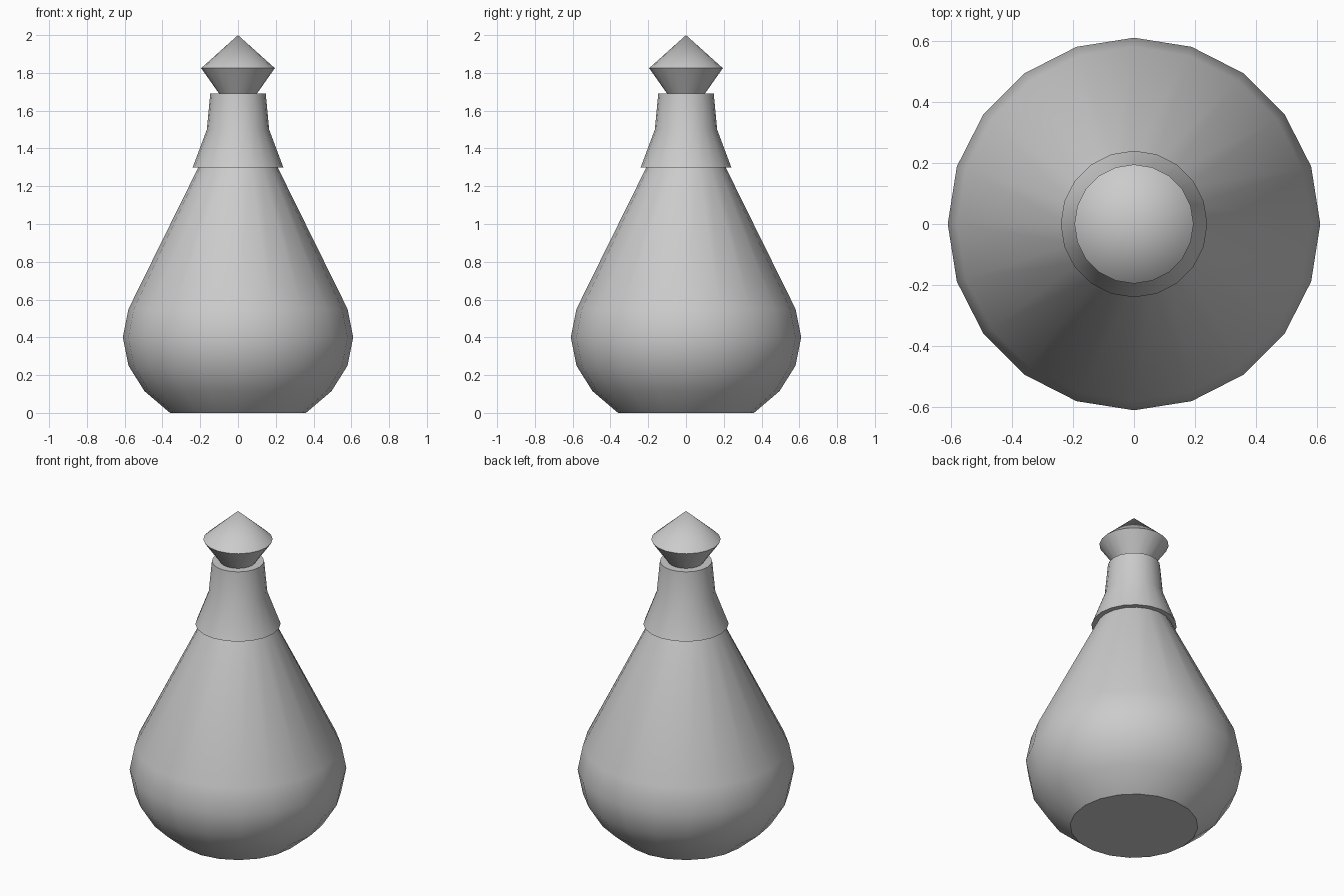
import bpy, bmesh, math

if "Cube" in bpy.data.objects:
    bpy.data.objects.remove(bpy.data.objects["Cube"])

SIDES = 20
GREY = (0.6, 0.6, 0.6, 1)

mat = bpy.data.materials.new("plain grey")
mat.use_nodes = True
mat.diffuse_color = GREY
mat.node_tree.nodes["Principled BSDF"].inputs["Base Color"].default_value = GREY


def lathe(name, profile, angle=40):
    """Spin (radius, height) points into a closed solid around z."""
    bm = bmesh.new()
    rings = []
    for r, z in profile:
        if r == 0:
            rings.append([bm.verts.new((0, 0, z))] * SIDES)
        else:
            turns = [2 * math.pi * i / SIDES for i in range(SIDES)]
            rings.append([bm.verts.new((r * math.cos(a), r * math.sin(a), z)) for a in turns])
    for low, high in zip(rings, rings[1:]):
        for i in range(SIDES):
            j = (i + 1) % SIDES
            corners = dict.fromkeys((low[i], low[j], high[j], high[i]))
            bm.faces.new(list(corners))
    # flat caps on open ends
    if profile[0][0] > 0:
        bm.faces.new(rings[0][::-1])
    if profile[-1][0] > 0:
        bm.faces.new(rings[-1])
    bmesh.ops.recalc_face_normals(bm, faces=bm.faces)
    mesh = bpy.data.meshes.new(name)
    bm.to_mesh(mesh)
    bm.free()
    mesh.materials.append(mat)
    obj = bpy.data.objects.new(name, mesh)
    bpy.context.collection.objects.link(obj)
    bpy.ops.object.select_all(action="DESELECT")
    obj.select_set(True)
    bpy.context.view_layer.objects.active = obj
    bpy.ops.object.shade_smooth_by_angle(angle=math.radians(angle))


# Rounded flask body, tapering up into the neck
lathe("flask_body", [(0.36, 0), (0.495, 0.115), (0.58, 0.25), (0.61, 0.4),
                     (0.58, 0.55), (0.21, 1.3), (0.16, 1.4)])

# Flared collar around the neck
lathe("neck_collar", [(0.24, 1.3), (0.165, 1.5), (0.147, 1.69)])

# Pointed stopper
lathe("stopper", [(0.1, 1.69), (0.195, 1.825), (0, 2)])
